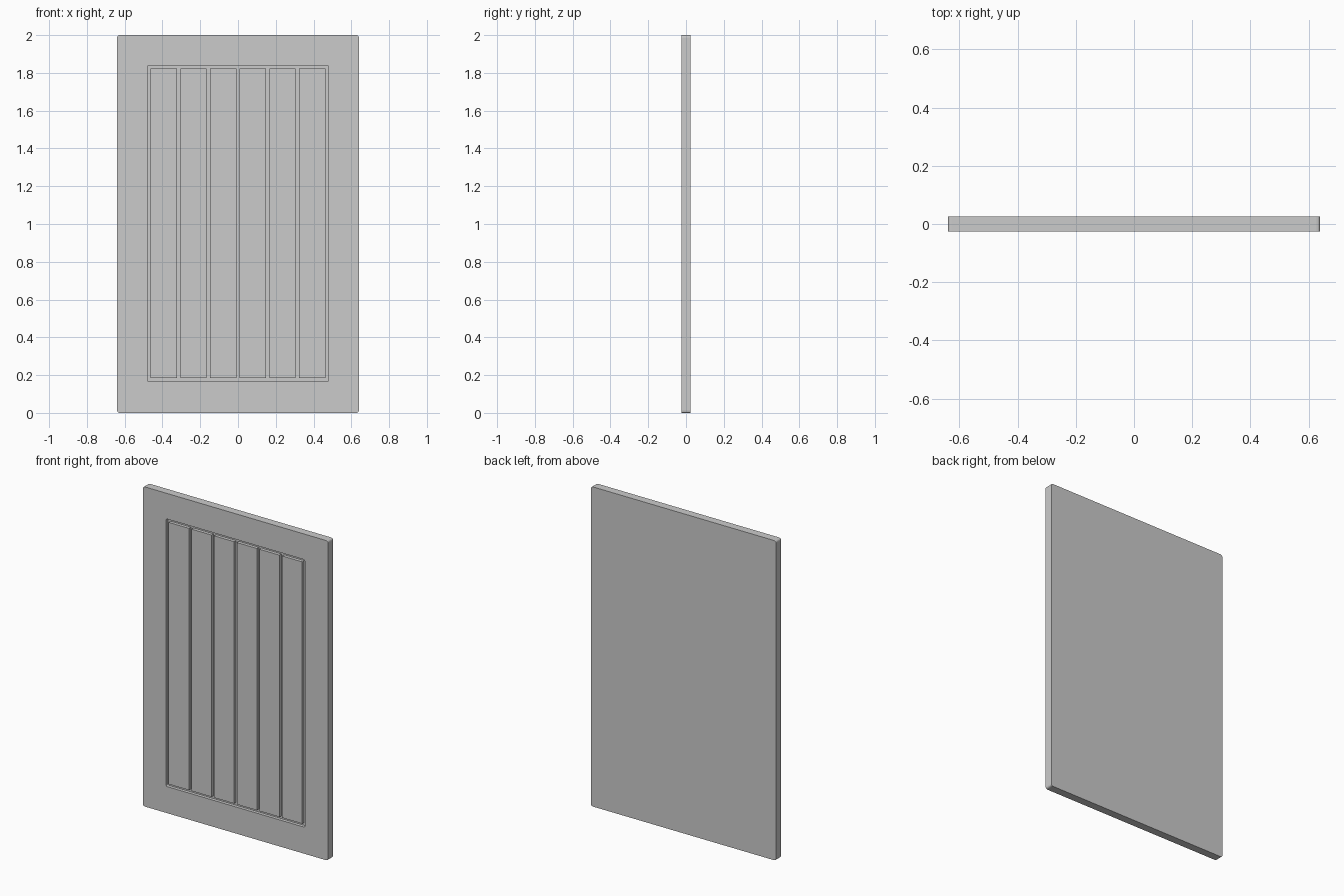
import bpy, bmesh

if "Cube" in bpy.data.objects:
    bpy.data.objects.remove(bpy.data.objects["Cube"])

FRONT, BACK = -0.025, 0.025
FLOOR = -0.005                      # floor of the grooves
GROOVE, PITCH, COUNT = 0.018, 0.157, 6


def panel(name, x0, x1, z0, z1, y0, y1, radius=0.0):
    """Upright box, with its four corners rounded in the front view."""
    bm = bmesh.new()
    bmesh.ops.create_cube(bm, size=1)
    for v in bm.verts:
        v.co.x = x1 if v.co.x > 0 else x0
        v.co.y = y1 if v.co.y > 0 else y0
        v.co.z = z1 if v.co.z > 0 else z0
    if radius:
        edges = [e for e in bm.edges
                 if abs(e.verts[0].co.y - e.verts[1].co.y) > 1e-5]
        bmesh.ops.bevel(bm, geom=edges, offset=radius, segments=3,
                        profile=0.5, affect='EDGES')
    bmesh.ops.recalc_face_normals(bm, faces=bm.faces[:])
    mesh = bpy.data.meshes.new(name)
    bm.to_mesh(mesh)
    bm.free()
    obj = bpy.data.objects.new(name, mesh)
    bpy.context.collection.objects.link(obj)
    return obj


# Door slab with a shallow rectangular recess in the front
half = (COUNT * PITCH + GROOVE) / 2
door = panel("door_frame", -0.64, 0.64, 0, 2, FRONT, BACK, 0.012)
cutter = panel("recess_cutter", -half, half, 0.166, 1.84, FRONT - 0.05, FLOOR, 0.008)
cutter.hide_render = True
mod = door.modifiers.new("recess", 'BOOLEAN')
mod.operation, mod.solver, mod.object = 'DIFFERENCE', 'EXACT', cutter
bpy.context.view_layer.objects.active = door
bpy.ops.object.modifier_apply(modifier=mod.name)
bpy.data.objects.remove(cutter)

# Vertical slats flush with the frame, leaving narrow grooves around them
for i in range(COUNT):
    x = (i - (COUNT - 1) / 2) * PITCH
    w = (PITCH - GROOVE) / 2
    panel(f"slat_{i + 1}", x - w, x + w, 0.166 + GROOVE, 1.84 - GROOVE, FRONT, FLOOR)
